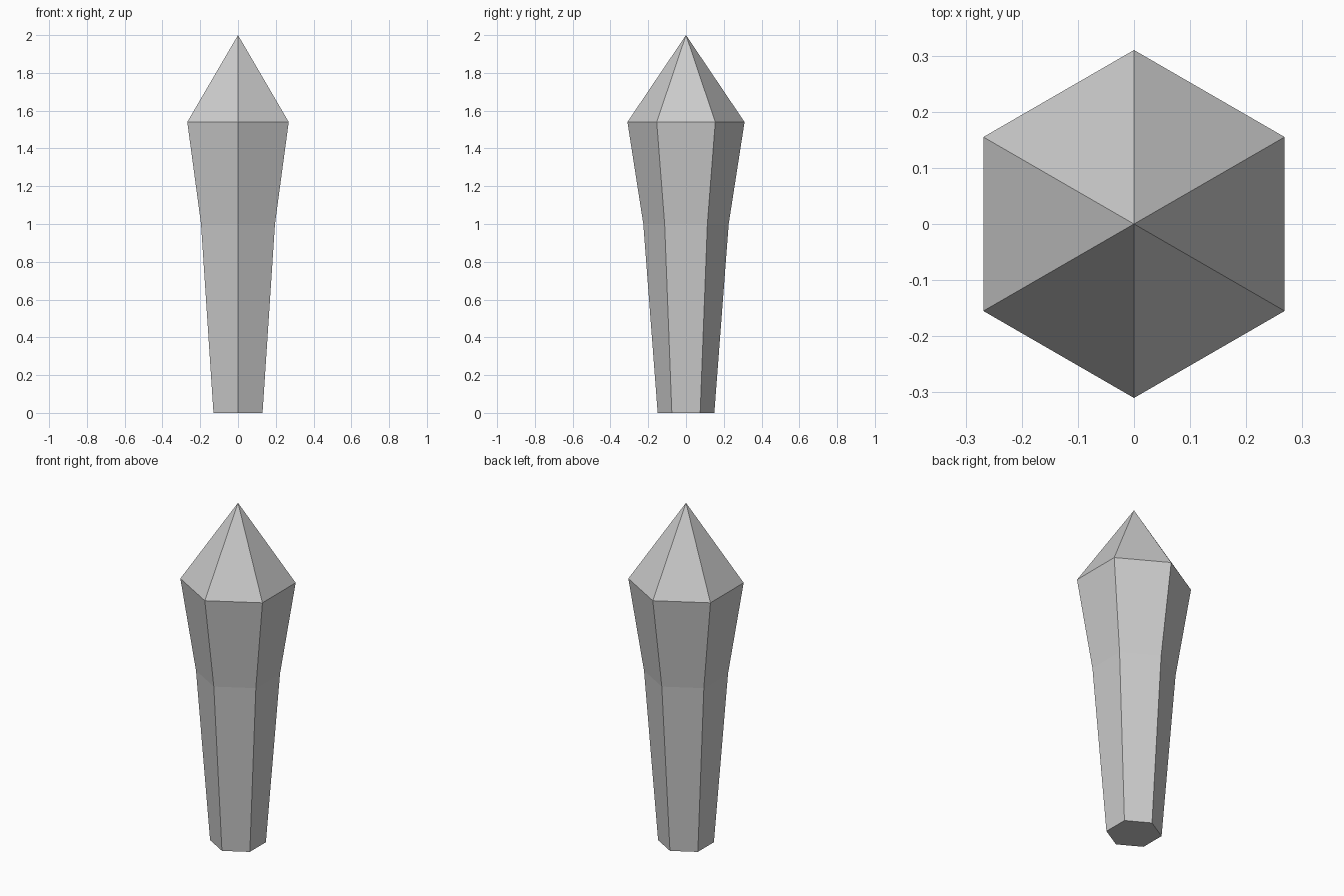
import bpy, bmesh
from math import sin, cos, pi

if "Cube" in bpy.data.objects:
    bpy.data.objects.remove(bpy.data.objects["Cube"])

SIDES = 6
# (radius, height) of each hexagonal ring, bottom to top
PROFILE = [(0.15, 0.0), (0.226, 1.0), (0.31, 1.54)]
TIP_Z = 2.0

bm = bmesh.new()

# Rings with corners pointing along +y and -y
rings = []
for r, z in PROFILE:
    rings.append([bm.verts.new((r * sin(2 * pi * i / SIDES), -r * cos(2 * pi * i / SIDES), z))
                  for i in range(SIDES)])
tip = bm.verts.new((0, 0, TIP_Z))

# Flat base, tapered shaft and pointed cap
bm.faces.new(rings[0][::-1])
for i in range(SIDES):
    j = (i + 1) % SIDES
    for low, high in zip(rings, rings[1:]):
        bm.faces.new((low[i], low[j], high[j], high[i]))
    bm.faces.new((rings[-1][i], rings[-1][j], tip))

bmesh.ops.recalc_face_normals(bm, faces=bm.faces)
mesh = bpy.data.meshes.new("crystal_shard")
bm.to_mesh(mesh)
bm.free()
bpy.context.collection.objects.link(bpy.data.objects.new("crystal_shard", mesh))
